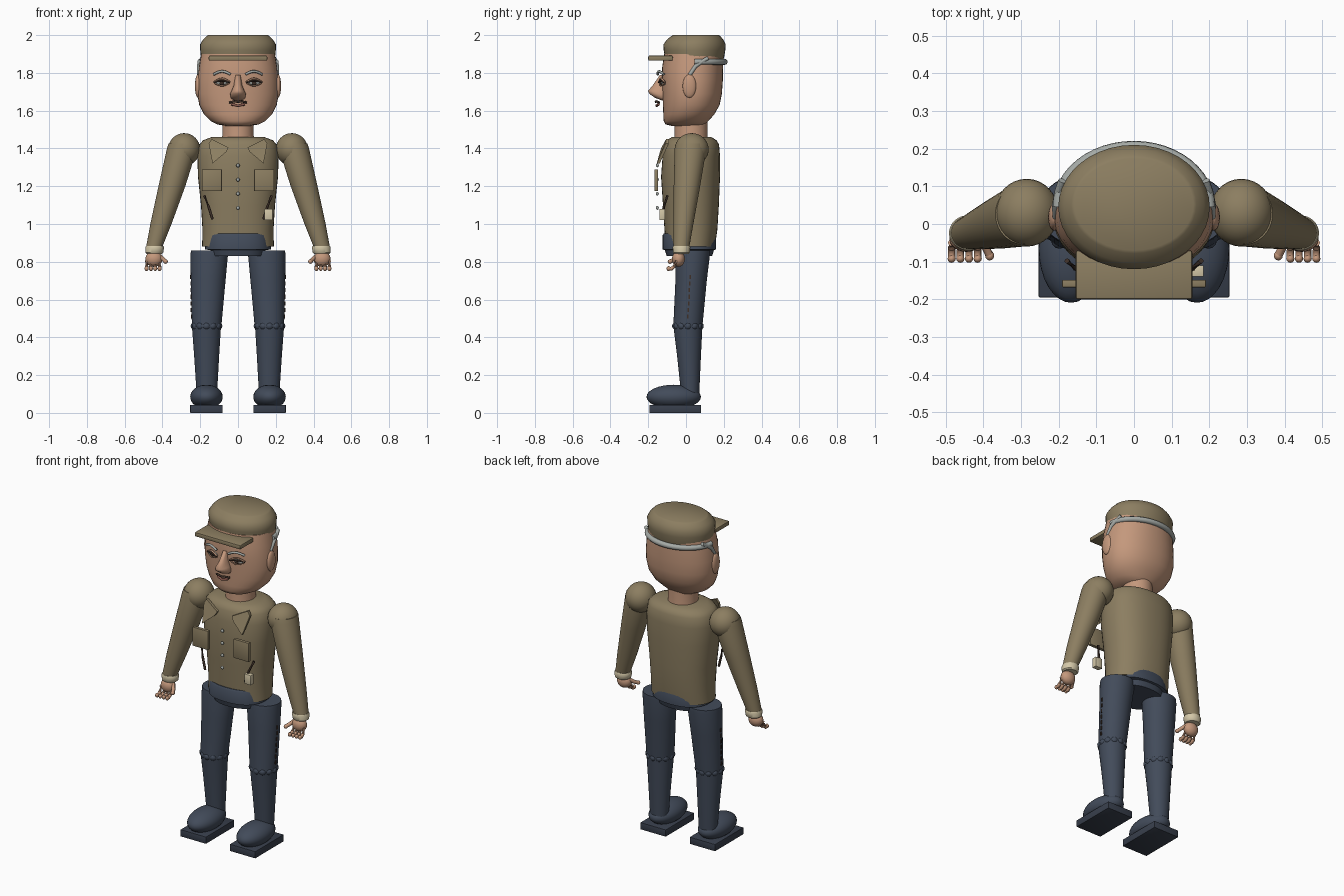
import bpy, bmesh, math
from mathutils import Vector


def mat(name, r, g, b):
    lin = lambda c: ((c / 255 + 0.055) / 1.055) ** 2.4 if c > 10 else c / 255 / 12.92
    m = bpy.data.materials.new(name)
    m.diffuse_color = (lin(r), lin(g), lin(b), 1)
    return m


OLIVE = mat("olive cloth", 140, 126, 97)
NAVY = mat("navy cloth", 66, 75, 90)
SKIN = mat("skin", 196, 152, 124)
CREAM = mat("cream cuff", 212, 200, 168)
GREY = mat("grey hair", 165, 170, 166)
DARK = mat("dark brown", 62, 48, 40)
LIP = mat("lip", 140, 92, 80)
SOLE = mat("sole", 56, 63, 76)


def finish(name, bm, m, angle=40):
    bmesh.ops.recalc_face_normals(bm, faces=bm.faces)
    me = bpy.data.meshes.new(name)
    bm.to_mesh(me)
    bm.free()
    ob = bpy.data.objects.new(name, me)
    bpy.context.collection.objects.link(ob)
    me.materials.append(m)
    bpy.ops.object.select_all(action='DESELECT')
    ob.select_set(True)
    bpy.context.view_layer.objects.active = ob
    bpy.ops.object.shade_smooth_by_angle(angle=math.radians(angle))
    return ob


def loft(name, rings, m, n=40, power=2.0, angle=40):
    """Stack of horizontal rings: (z, cx, cy, rx, ry)."""
    bm = bmesh.new()
    rows = []
    for z, cx, cy, rx, ry in rings:
        row = []
        for i in range(n):
            a = 2 * math.pi * i / n
            c, s = math.cos(a), math.sin(a)
            row.append(bm.verts.new((cx + rx * math.copysign(abs(c) ** (2 / power), c),
                                     cy + ry * math.copysign(abs(s) ** (2 / power), s), z)))
        rows.append(row)
    for a, b in zip(rows, rows[1:]):
        for i in range(n):
            bm.faces.new((a[i], a[(i + 1) % n], b[(i + 1) % n], b[i]))
    bm.faces.new(rows[0])
    bm.faces.new(rows[-1])
    return finish(name, bm, m, angle)


def ball(name, c, r, m, seg=24):
    bm = bmesh.new()
    bmesh.ops.create_uvsphere(bm, u_segments=seg, v_segments=seg // 2, radius=1)
    bmesh.ops.scale(bm, vec=r, verts=bm.verts)
    bmesh.ops.translate(bm, vec=c, verts=bm.verts)
    return finish(name, bm, m, 60)


def box(name, c, size, m, bevel=0.004):
    bm = bmesh.new()
    bmesh.ops.create_cube(bm, size=1)
    bmesh.ops.scale(bm, vec=size, verts=bm.verts)
    bmesh.ops.translate(bm, vec=c, verts=bm.verts)
    if bevel:
        bmesh.ops.bevel(bm, geom=bm.edges[:], offset=bevel, segments=2, affect='EDGES', profile=0.5)
    return finish(name, bm, m)


def plate(name, pts, depth, m):
    """Thin plate through the given points, thickened backwards along y."""
    bm = bmesh.new()
    f = bm.faces.new([bm.verts.new(p) for p in pts])
    g = bmesh.ops.extrude_face_region(bm, geom=[f], use_keep_orig=True)["geom"]
    bmesh.ops.translate(bm, vec=(0, depth, 0), verts=[v for v in g if isinstance(v, bmesh.types.BMVert)])
    return finish(name, bm, m)


def tube(name, pts, r, m, n=8):
    """Round tube along a path."""
    bm = bmesh.new()
    pts = [Vector(p) for p in pts]
    rows = []
    for k, p in enumerate(pts):
        t = (pts[min(k + 1, len(pts) - 1)] - pts[max(k - 1, 0)]).normalized()
        u = t.cross(Vector((0.13, 0.21, 0.97)) if abs(t.z) < 0.9 else Vector((0, 1, 0))).normalized()
        v = t.cross(u)
        rows.append([bm.verts.new(p + r * (math.cos(2 * math.pi * i / n) * u + math.sin(2 * math.pi * i / n) * v))
                     for i in range(n)])
    for a, b in zip(rows, rows[1:]):
        for i in range(n):
            bm.faces.new((a[i], a[(i + 1) % n], b[(i + 1) % n], b[i]))
    bm.faces.new(rows[0])
    bm.faces.new(rows[-1])
    return finish(name, bm, m, 60)


# Head, neck and nose
loft("head", [(1.52, 0, 0.0, 0.07, 0.08), (1.527, 0, -0.003, 0.11, 0.105), (1.545, 0, 0.0, 0.145, 0.118),
              (1.58, 0, 0.015, 0.18, 0.135), (1.63, 0, 0.028, 0.205, 0.15), (1.69, 0, 0.033, 0.216, 0.157),
              (1.76, 0, 0.034, 0.215, 0.161), (1.83, 0, 0.035, 0.207, 0.161), (1.9, 0, 0.04, 0.195, 0.155)],
     SKIN, power=2.15, angle=60)
loft("nose", [(1.655, 0, -0.11, 0.025, 0.02), (1.668, 0, -0.13, 0.038, 0.034), (1.69, 0, -0.142, 0.042, 0.053),
              (1.705, 0, -0.143, 0.034, 0.058), (1.735, 0, -0.128, 0.022, 0.047), (1.79, 0, -0.11, 0.014, 0.028)],
     SKIN, n=20, angle=70)
loft("neck", [(1.43, 0, 0.027, 0.088, 0.09), (1.47, 0, 0.027, 0.083, 0.087), (1.56, 0, 0.027, 0.083, 0.087)], SKIN)

# Mouth
tube("upper_lip", [(-0.045, -0.142, 1.643), (-0.02, -0.158, 1.65), (0, -0.16, 1.646), (0.02, -0.158, 1.65),
                   (0.045, -0.142, 1.643)], 0.006, DARK)
tube("lower_lip", [(-0.035, -0.145, 1.634), (0, -0.156, 1.626), (0.035, -0.145, 1.634)], 0.007, LIP)

# Cap, visor
loft("cap", [(1.866, 0, 0.045, 0.192, 0.152), (1.89, 0, 0.045, 0.197, 0.158), (1.92, 0, 0.045, 0.2, 0.163),
             (1.95, 0, 0.045, 0.201, 0.165), (1.975, 0, 0.048, 0.186, 0.15), (1.995, 0, 0.052, 0.166, 0.13),
             (2.0, 0, 0.052, 0.158, 0.122)], OLIVE, angle=50)
box("visor", (0, -0.135, 1.878), (0.31, 0.13, 0.026), OLIVE, 0.006)

# Hair band round the back of the head
tube("hair_back", [(0.2 * math.cos(a), 0.045 + 0.16 * math.sin(a), 1.858)
                   for a in [math.pi * k / 24 for k in range(25)]], 0.016, GREY)

# Jacket body and pelvis
loft("jacket", [(0.88, 0, 0.023, 0.19, 0.13), (0.97, 0, 0.026, 0.188, 0.14), (1.1, 0, 0.026, 0.196, 0.148),
                (1.25, 0, 0.024, 0.212, 0.156), (1.36, 0, 0.028, 0.215, 0.152), (1.42, 0, 0.03, 0.205, 0.145),
                (1.443, 0, 0.03, 0.185, 0.132), (1.46, 0, 0.03, 0.14, 0.105)], OLIVE, power=2.3)
loft("pelvis", [(0.83, 0, 0.018, 0.14, 0.12), (0.862, 0, 0.018, 0.145, 0.13), (0.865, 0, 0.018, 0.175, 0.142),
                (0.94, 0, 0.018, 0.168, 0.142), (0.95, 0, 0.018, 0.16, 0.135)], NAVY, power=2.4)

# Jacket buttons
for k in range(4):
    ball("button", (0, -0.152, 1.31 - 0.075 * k), (0.01, 0.008, 0.01), GREY, 12)

# Cream paper tucked at the waist
box("waist_tag", (0.162, -0.125, 1.05), (0.045, 0.03, 0.06), CREAM, 0.002)

for s in (-1, 1):
    # Face details
    ball("ear", (s * 0.212, 0.018, 1.73), (0.016, 0.036, 0.062), SKIN)
    arc = lambda z, h, x0, x1, y0, y1: [(s * (x0 + (x1 - x0) * t), y0 + (y1 - y0) * t * t,
                                         z + h * math.sin(math.pi * t)) for t in [k / 8 for k in range(9)]]
    tube("brow", arc(1.792, 0.016, 0.04, 0.128, -0.15, -0.118), 0.007, GREY)
    tube("upper_lid", arc(1.75, 0.02, 0.043, 0.127, -0.14, -0.112), 0.005, SKIN)
    tube("lashes", arc(1.75, 0.008, 0.043, 0.127, -0.143, -0.114), 0.005, DARK)
    tube("lower_lid", arc(1.747, -0.015, 0.045, 0.125, -0.14, -0.112), 0.004, SKIN)
    ball("eye", (s * 0.085, -0.118, 1.748), (0.035, 0.014, 0.014), GREY, 16)
    ball("iris", (s * 0.085, -0.131, 1.746), (0.012, 0.005, 0.011), DARK, 12)
    tube("hair_side", [(s * 0.206, 0.02, 1.79), (s * 0.207, 0.05, 1.835), (s * 0.2, 0.085, 1.86),
                       (s * 0.19, 0.115, 1.878)], 0.011, GREY)

    # Chest pocket, lapel and lower pocket trim
    box("chest_pocket", (s * 0.138, -0.158, 1.232), (0.105, 0.02, 0.115), OLIVE, 0.002)
    plate("lapel", [(s * 0.155, -0.108, 1.425), (s * 0.14, -0.105, 1.45), (s * 0.05, -0.13, 1.405),
                    (s * 0.062, -0.138, 1.382), (s * 0.135, -0.155, 1.32)], 0.016, OLIVE)
    tube("pocket_trim", [(s * 0.178, -0.098, 1.15), (s * 0.155, -0.118, 1.09), (s * 0.135, -0.125, 1.025)],
         0.007, DARK)

    # Arm
    ball("shoulder", (s * 0.285, 0.03, 1.395), (0.085, 0.09, 0.086), OLIVE, 32)
    loft("arm", [(1.425, s * 0.292, 0.026, 0.076, 0.08), (1.4, s * 0.296, 0.024, 0.08, 0.084),
                 (1.2, s * 0.35, 0.005, 0.071, 0.07), (1.0, s * 0.408, -0.014, 0.056, 0.053),
                 (0.88, s * 0.443, -0.024, 0.043, 0.042)], OLIVE)
    loft("cuff", [(0.842, s * 0.443, -0.024, 0.04, 0.038), (0.848, s * 0.443, -0.024, 0.047, 0.044),
                  (0.876, s * 0.441, -0.024, 0.05, 0.047), (0.884, s * 0.441, -0.024, 0.046, 0.044)], CREAM)

    # Hand with curled fingers and thumb
    ball("palm", (s * 0.445, -0.04, 0.815), (0.045, 0.034, 0.042), SKIN)
    for k in range(4):
        x = s * (0.415 + 0.023 * k)
        tube("finger", [(x, -0.05, 0.805), (x, -0.063, 0.775), (x, -0.078, 0.762), (x, -0.09, 0.765)], 0.01, SKIN)
        ball("fingertip", (x, -0.092, 0.764), (0.011, 0.011, 0.013), SKIN, 12)
    tube("thumb", [(s * 0.412, -0.04, 0.83), (s * 0.395, -0.06, 0.812), (s * 0.385, -0.08, 0.803)], 0.011, SKIN)
    ball("thumb_tip", (s * 0.383, -0.084, 0.801), (0.012, 0.013, 0.012), SKIN, 12)

    # Leg
    loft("thigh", [(0.46, s * 0.166, 0.01, 0.078, 0.077), (0.7, s * 0.158, 0.027, 0.092, 0.083),
                   (0.84, s * 0.152, 0.035, 0.099, 0.092), (0.86, s * 0.152, 0.036, 0.097, 0.09)], NAVY)
    loft("shin", [(0.1, s * 0.165, 0.022, 0.054, 0.048), (0.3, s * 0.166, 0.016, 0.066, 0.063),
                  (0.46, s * 0.167, 0.01, 0.077, 0.077)], NAVY)
    for k in range(12):
        a = 2 * math.pi * k / 12
        ball("knee_ruffle", (s * 0.167 + 0.062 * math.cos(a), 0.01 + 0.062 * math.sin(a), 0.46),
             (0.022, 0.022, 0.022), NAVY, 12)
    for k in range(7):
        z = 0.72 - 0.035 * k
        box("leg_stitch", (s * (0.25 - 0.0005 * k), 0.022 - 0.002 * k, z), (0.006, 0.008, 0.022), DARK, 0)

    # Shoe
    ball("shoe", (s * 0.167, -0.065, 0.085), (0.086, 0.144, 0.064), NAVY, 32)
    box("shoe_sole", (s * 0.167, -0.057, 0.021), (0.172, 0.275, 0.042), SOLE, 0.002)
